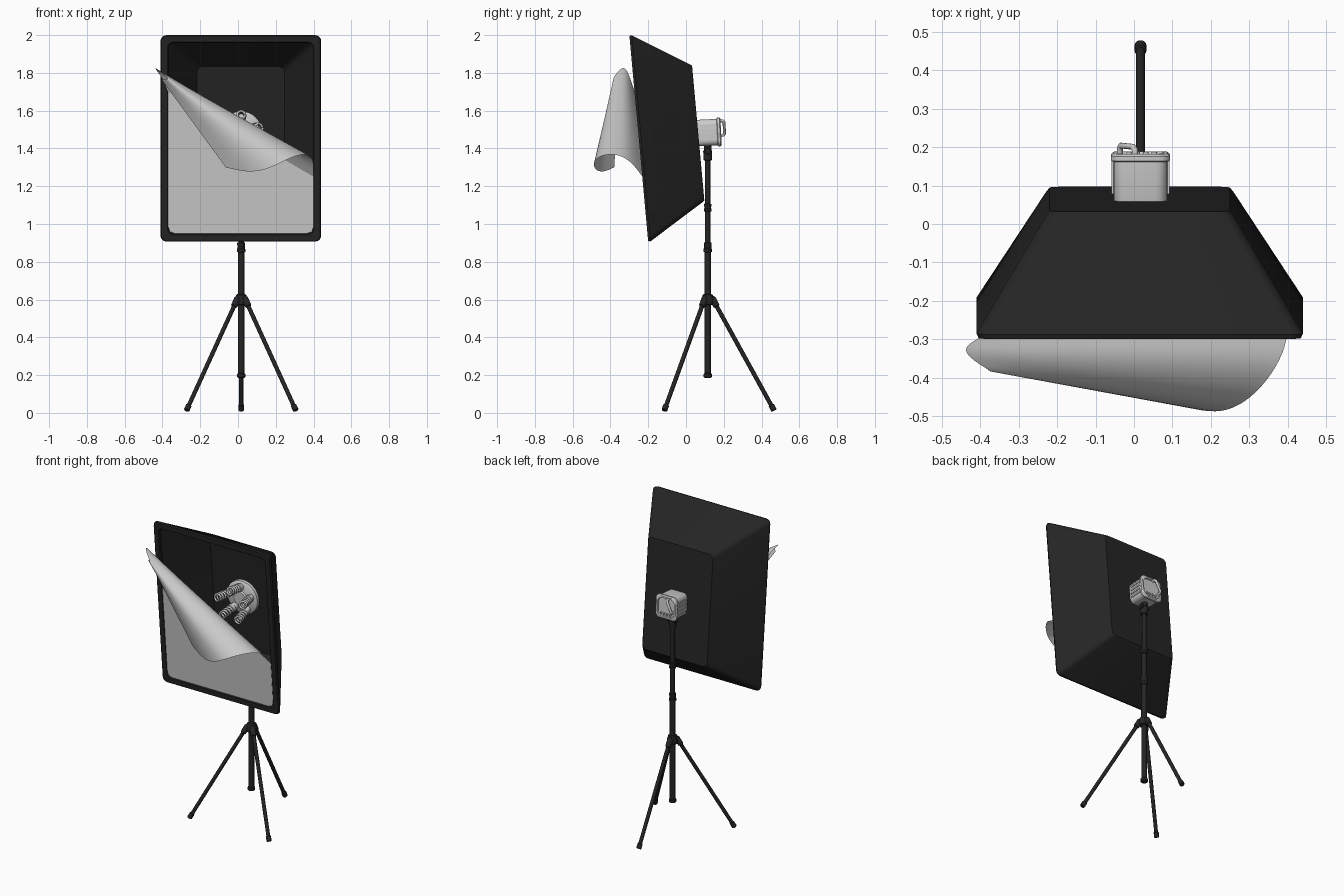
import bpy, bmesh, math
from mathutils import Vector, Matrix

if "Cube" in bpy.data.objects:
    bpy.data.objects.remove(bpy.data.objects["Cube"])

black = bpy.data.materials.new("black_fabric")
black.diffuse_color = (0.018, 0.018, 0.018, 1)
black.use_nodes = True
black.node_tree.nodes["Principled BSDF"].inputs["Base Color"].default_value = black.diffuse_color
CX, PY = 0.017, 0.115                       # pole axis
TILT = Matrix.Translation((0.015, -0.25, 1.4525)) @ Matrix.Rotation(math.radians(5.2), 4, 'X')


def finish(ob, mat=None, angle=35):
    if mat:
        ob.data.materials.append(mat)
    bpy.ops.object.select_all(action='DESELECT')
    ob.select_set(True)
    bpy.context.view_layer.objects.active = ob
    if ob.type == 'CURVE':
        bpy.ops.object.convert(target='MESH')
        ob = bpy.context.view_layer.objects.active
    bpy.ops.object.shade_smooth_by_angle(angle=math.radians(angle))
    return ob


def add_mesh(name, verts, faces, mat=None, fix=True, angle=35):
    me = bpy.data.meshes.new(name)
    me.from_pydata([tuple(v) for v in verts], [], faces)
    if fix:
        bm = bmesh.new()
        bm.from_mesh(me)
        bmesh.ops.recalc_face_normals(bm, faces=bm.faces)
        bm.to_mesh(me)
        bm.free()
    ob = bpy.data.objects.new(name, me)
    bpy.context.collection.objects.link(ob)
    return finish(ob, mat, angle)


def loft(name, rings, mat=None, matrix=Matrix()):
    n = len(rings[0])
    verts = [matrix @ Vector(p) for r in rings for p in r]
    faces = [(i * n + j, i * n + (j + 1) % n, (i + 1) * n + (j + 1) % n, (i + 1) * n + j)
             for i in range(len(rings) - 1) for j in range(n)]
    faces += [tuple(range(n)), tuple(range((len(rings) - 1) * n, len(rings) * n))]
    return add_mesh(name, verts, faces, mat)


def rect(hw, hh, y, r=0.03, k=5):
    """Rounded rectangle facing y."""
    pts = []
    for q, (sx, sz) in enumerate(((1, 1), (-1, 1), (-1, -1), (1, -1))):
        for i in range(k + 1):
            a = math.pi / 2 * (q + i / k)
            pts.append((sx * (hw - r) + r * math.cos(a), y, sz * (hh - r) + r * math.sin(a)))
    return pts


def rod(name, p, q, profile, mat=None, seg=20):
    """Turned part from p to q; profile is (distance along, radius)."""
    p, q = Vector(p), Vector(q)
    rot = (q - p).to_track_quat('Z', 'Y')
    rings = [[p + rot @ Vector((r * math.cos(2 * math.pi * i / seg), r * math.sin(2 * math.pi * i / seg), d))
              for i in range(seg)] for d, r in profile]
    return loft(name, rings, mat)


def tube(name, pts, r, mat=None, res=2):
    cu = bpy.data.curves.new(name, 'CURVE')
    cu.dimensions = '3D'
    cu.bevel_depth, cu.bevel_resolution, cu.use_fill_caps = r, res, True
    sp = cu.splines.new('POLY')
    sp.points.add(len(pts) - 1)
    for s, p in zip(sp.points, pts):
        s.co = (*p, 1)
    ob = bpy.data.objects.new(name, cu)
    bpy.context.collection.objects.link(ob)
    return finish(ob, mat, 60)


# Softbox shell: outer skin, front lip, inner skin
loft("softbox_shell", [
    rect(0.235, 0.358, 0.316), rect(0.243, 0.366, 0.306),
    rect(0.425, 0.548, 0.012), rect(0.42, 0.545, 0.0),
    rect(0.388, 0.512, 0.0), rect(0.383, 0.507, 0.006),
    rect(0.383, 0.507, 0.02), rect(0.40, 0.524, 0.03), rect(0.232, 0.355, 0.302)], black, TILT)


# Diffuser cloth: flat lower part
def plane_y(z):
    return -0.248 - 0.091 * (z - 1.4525)


flat = [(-0.37, 1.70), (-0.37, 0.985), (-0.361, 0.959), (-0.335, 0.95),
        (0.365, 0.95), (0.391, 0.959), (0.40, 0.985), (0.40, 1.25)]
add_mesh("diffuser_flat", [(x, plane_y(z), z) for x, z in flat], [tuple(range(len(flat)))], fix=False)

# Diffuser cloth: peeled corner, ruled between a tight left edge and an open right edge
right = [(0.40, -0.23, 1.25), (0.402, -0.285, 1.325), (0.385, -0.35, 1.368), (0.335, -0.425, 1.37),
         (0.275, -0.475, 1.35), (0.215, -0.493, 1.318), (0.14, -0.48, 1.285),
         (0.05, -0.44, 1.272), (-0.065, -0.38, 1.30)]
left = [(-0.37, -0.271, 1.70), (-0.39, -0.29, 1.755), (-0.425, -0.308, 1.805), (-0.445, -0.328, 1.832),
        (-0.42, -0.355, 1.815), (-0.37, -0.385, 1.775), (-0.375, -0.385, 1.765),
        (-0.39, -0.37, 1.765), (-0.405, -0.35, 1.765)]
cols = 7
verts = [Vector(a).lerp(Vector(b), i / (cols - 1)) for a, b in zip(left, right) for i in range(cols)]
faces = [(r * cols + c, r * cols + c + 1, (r + 1) * cols + c + 1, (r + 1) * cols + c)
         for r in range(len(right) - 1) for c in range(cols - 1)]
flap = add_mesh("diffuser_flap", verts, faces, angle=80)
sub = flap.modifiers.new("smooth", 'SUBSURF')
sub.levels = sub.render_levels = 2
sub.boundary_smooth = 'PRESERVE_CORNERS'

# Lamp head: rounded housing, rear flange, cooling ribs
HEAD = Matrix.Translation((CX, 0, 1.478)) @ Matrix.Rotation(math.radians(3), 4, 'X')
loft("lamp_housing", [rect(0.066, 0.066, 0.05), rect(0.070, 0.070, 0.065), rect(0.070, 0.070, 0.165),
                      rect(0.077, 0.076, 0.168), rect(0.077, 0.076, 0.18), rect(0.070, 0.069, 0.186),
                      rect(0.060, 0.059, 0.186), rect(0.058, 0.057, 0.178)], None, HEAD)
for i in range(4):
    z = -0.036 + 0.024 * i
    ring = [(x, y, h) for y in (0.08, 0.165) for x, h in
            ((-0.075, z - 0.005), (0.075, z - 0.005), (0.075, z + 0.005), (-0.075, z + 0.005))]
    loft("cooling_rib", [ring[:4], ring[4:]], None, HEAD)

# Rear handle and switches
tube("rear_handle", [HEAD @ Vector(p) for p in (
    (-0.015, 0.178, 0.058), (-0.015, 0.197, 0.058), (-0.02, 0.204, 0.05), (-0.05, 0.204, -0.01),
    (-0.054, 0.197, -0.018), (-0.054, 0.178, -0.018))], 0.008, None, 4)
for i in range(4):
    p = HEAD @ Vector((-0.03 + 0.022 * i, 0.175, -0.042))
    rod("switch", p, p + Vector((0, 0.012, 0)), [(0, 0.007), (0.01, 0.007), (0.012, 0.005)], seg=12)

# Lamp holder inside the box
C = HEAD @ Vector((0, 0.06, 0.008))
AX = (HEAD.to_3x3() @ Vector((0, -1, 0))).normalized()
rod("lamp_holder", C, C + AX, [(0, 0.08), (0.02, 0.11), (0.04, 0.11), (0.048, 0.1), (0.055, 0.05), (0.065, 0.045)], seg=32)

# Five spiral bulbs, slightly splayed
for k in range(5):
    a = math.radians(90 + 72 * k)
    out = Vector((math.cos(a), 0, math.sin(a)))
    d = (AX + 0.2 * out).normalized()
    p = C + AX * 0.04 + out * 0.072
    rod("bulb_base", p, p + d, [(0, 0.022), (0.03, 0.022), (0.034, 0.026), (0.052, 0.026), (0.058, 0.018)])
    rot = d.to_track_quat('Z', 'Y')
    N = 56
    tube("bulb_spiral", [p + rot @ Vector((0.021 * math.cos(t * 8 * math.pi), 0.021 * math.sin(t * 8 * math.pi),
                                           0.06 + 0.078 * t)) for t in (i / N for i in range(N + 1))], 0.0065)

# Telescopic pole with collars
pole = [(0.185, 0.017), (0.19, 0.022), (0.205, 0.022), (0.21, 0.017), (0.57, 0.017), (0.575, 0.03), (0.60, 0.034),
        (0.625, 0.026), (0.63, 0.018), (0.85, 0.017), (0.853, 0.022), (0.868, 0.022), (0.872, 0.019), (0.885, 0.019),
        (0.888, 0.021), (0.90, 0.021), (0.903, 0.0155), (1.065, 0.0155), (1.068, 0.021), (1.08, 0.021), (1.083, 0.018),
        (1.092, 0.018), (1.095, 0.02), (1.105, 0.02), (1.108, 0.0145), (1.335, 0.0145), (1.338, 0.022),
        (1.385, 0.024), (1.39, 0.02), (1.415, 0.02)]
rod("stand_pole", (CX, PY, 0), (CX, PY, 2), pole, black)
rod("tilt_knob", (CX - 0.03, PY, 1.385), (CX + 0.03, PY, 1.385), [(0, 0.014), (0.003, 0.017), (0.057, 0.017), (0.06, 0.014)], black)

# Tripod legs with hinge sleeves and rubber feet
for dx, dy in ((-0.29, -0.23), (0.29, -0.23), (0, 0.352)):
    u = Vector((dx, dy, 0)).normalized()
    top = Vector((CX, PY, 0.605)) + u * 0.025
    foot = Vector((CX + dx, PY + dy, 0.012))
    L = (foot - top).length
    rod("tripod_leg", top, foot, [(-0.01, 0.012), (0, 0.018), (0.045, 0.017), (0.05, 0.0115), (L - 0.035, 0.0115),
                                  (L - 0.032, 0.0155), (L - 0.004, 0.0155), (L, 0.012)], black, 16)
